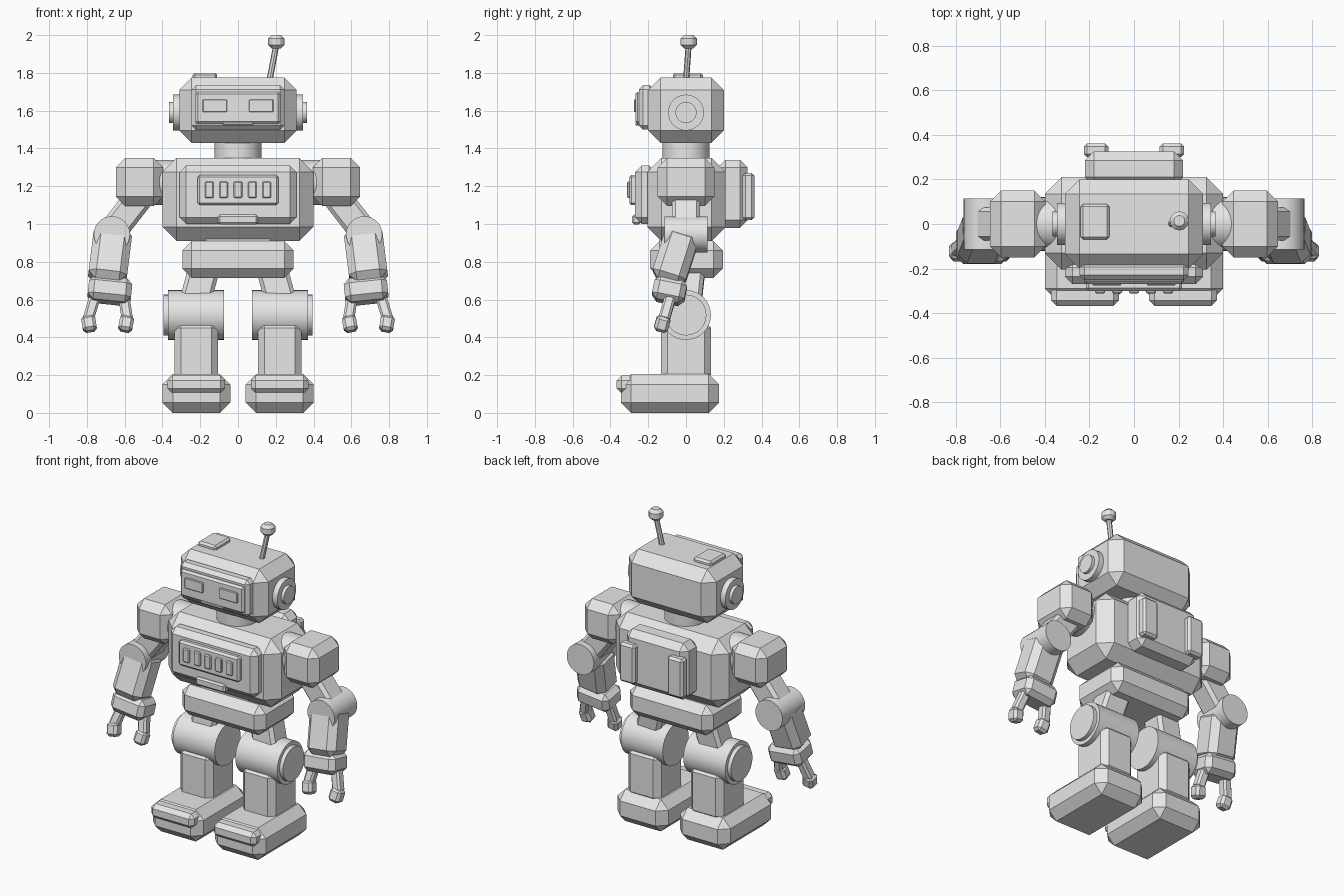
import bpy, bmesh
from mathutils import Matrix, Vector

old = bpy.data.objects.get("Cube")
if old:
    bpy.data.objects.remove(old, do_unlink=True)

grey = bpy.data.materials.new("light grey")
grey.use_nodes = True
grey.diffuse_color = (0.8, 0.8, 0.8, 1)
grey.node_tree.nodes["Principled BSDF"].inputs["Base Color"].default_value = (0.8, 0.8, 0.8, 1)


def finish(name, bm, smooth=False):
    bmesh.ops.recalc_face_normals(bm, faces=bm.faces)
    mesh = bpy.data.meshes.new(name)
    bm.to_mesh(mesh)
    bm.free()
    mesh.materials.append(grey)
    obj = bpy.data.objects.new(name, mesh)
    bpy.context.collection.objects.link(obj)
    if smooth:
        bpy.ops.object.select_all(action='DESELECT')
        obj.select_set(True)
        bpy.context.view_layer.objects.active = obj
        bpy.ops.object.shade_smooth_by_angle()
    return obj


def frame(p0, p1):
    """Matrix at the middle of p0-p1 with z along the line."""
    a, b = Vector(p0), Vector(p1)
    z = (b - a).normalized()
    ref = Vector((0, 1, 0)) if abs(z.y) < 0.9 else Vector((1, 0, 0))
    x = ref.cross(z).normalized()
    rot = Matrix((x, z.cross(x), z)).transposed().to_4x4()
    return Matrix.Translation((a + b) / 2) @ rot, (b - a).length


def bevelled(name, size, matrix, bevel):
    bm = bmesh.new()
    bmesh.ops.create_cube(bm, size=1)
    bmesh.ops.scale(bm, vec=size, verts=bm.verts)
    if bevel:
        bmesh.ops.bevel(bm, geom=bm.edges[:], offset=bevel, segments=1,
                        affect='EDGES', clamp_overlap=True)
    bm.transform(matrix)
    return finish(name, bm)


def box(name, xs, ys, zs, bevel=0.0):
    spans = (xs, ys, zs)
    size = [abs(b - a) for a, b in spans]
    mid = [(a + b) / 2 for a, b in spans]
    return bevelled(name, size, Matrix.Translation(mid), bevel)


def bar(name, p0, p1, width, depth, bevel=0.0):
    matrix, length = frame(p0, p1)
    return bevelled(name, (width, depth, length), matrix, bevel)


def tube(name, p0, p1, r, sides=32, rim=0.0):
    matrix, length = frame(p0, p1)
    bm = bmesh.new()
    bmesh.ops.create_cone(bm, cap_ends=True, segments=sides,
                          radius1=r, radius2=r, depth=length)
    if rim:
        ends = [e for e in bm.edges if abs(e.verts[0].co.z - e.verts[1].co.z) < 1e-5]
        bmesh.ops.bevel(bm, geom=ends, offset=rim, segments=1, affect='EDGES')
    bm.transform(matrix)
    return finish(name, bm, sides > 12)


# Head and face
box("head", (-.31, .31), (-.2, .2), (1.43, 1.775), .065)
box("face_frame", (-.245, .245), (-.25, -.17), (1.5, 1.735), .022)
box("face_screen", (-.225, .225), (-.268, -.23), (1.53, 1.7), .012)
box("mouth", (-.08, .08), (-.268, -.24), (1.522, 1.54), .004)
box("head_hatch", (-.24, -.11), (-.07, .09), (1.76, 1.8), .012)
tube("antenna_rod", (.165, 0, 1.75), (.203, .014, 1.95), .016, 8)
tube("antenna_knob", (.203, .014, 1.93), (.203, .014, 2), .043, 12, .018)

# Torso
tube("neck", (0, 0, 1.33), (0, 0, 1.45), .125)
box("chest", (-.4, .4), (-.205, .21), (.91, 1.35), .075)
box("chest_frame", (-.31, .31), (-.27, -.16), (1.0, 1.31), .035)
box("button_panel", (-.215, .215), (-.3, -.25), (1.1, 1.26), .012)
for i in range(5):
    x = (i - 2) * .076
    box("chest_button", (x - .023, x + .023), (-.312, -.28), (1.137, 1.225), .006)
box("chest_latch", (-.105, .105), (-.285, -.24), (.998, 1.05), .01)
box("waist", (-.17, .17), (-.14, .14), (.85, .95))
box("pelvis", (-.295, .295), (-.19, .195), (.715, .91), .05)
box("backpack", (-.22, .22), (.17, .325), (.98, 1.34), .04)

for s, side in ((1, "left"), (-1, "right")):
    def P(x, y, z):
        return (s * x, y, z)

    def X(a, b):
        return (s * a, s * b)

    # Face and back details
    box(side + "_eye", X(.058, .187), (-.276, -.25), (1.592, 1.66), .004)
    tube(side + "_ear", P(.28, 0, 1.59), P(.345, 0, 1.59), .095)
    tube(side + "_ear_cap", P(.33, 0, 1.59), P(.365, 0, 1.59), .056)
    box(side + "_pack_strip", X(.115, .225), (.3, .362), (1.02, 1.27), .014)

    # Arm
    tube(side + "_shoulder_joint", P(.3, 0, 1.22), P(.45, 0, 1.22), .12)
    box(side + "_shoulder", X(.397, .646), (-.15, .15), (1.095, 1.35), .05)
    bar(side + "_upper_arm", P(.47, 0, 1.21), P(.68, 0, .94), .15, .15, .02)
    tube(side + "_elbow", P(.668, -.115, .945), P(.668, .115, .945), .096)
    bar(side + "_forearm", P(.66, -.01, .97), P(.695, -.1, .69), .205, .185, .04)
    bar(side + "_wrist", P(.672, -.075, .71), P(.685, -.1, .585), .23, .175, .03)

    # Gripper
    for name, x0, x1, x2 in (("outer", .755, .795, .782), ("inner", .605, .585, .6)):
        bar(f"{side}_{name}_finger", P(x0, -.08, .62), P(x1, -.118, .49), .06, .06, .012)
        bar(f"{side}_{name}_fingertip", P(x1, -.115, .512), P(x2, -.137, .432), .075, .075, .016)

    # Leg
    bar(side + "_thigh", P(.17, .03, .8), P(.245, 0, .52), .165, .15, .02)
    tube(side + "_knee", P(.073, 0, .518), P(.37, 0, .518), .132)
    tube(side + "_knee_cap", P(.35, 0, .518), P(.395, 0, .518), .108)
    box(side + "_shin", X(.105, .337), (-.133, .133), (.17, .485), .035)
    box(side + "_foot", X(.04, .4), (-.345, .175), (0, .205), .055)
    box(side + "_toe_cap", X(.068, .372), (-.367, -.27), (.105, .197), .025)
